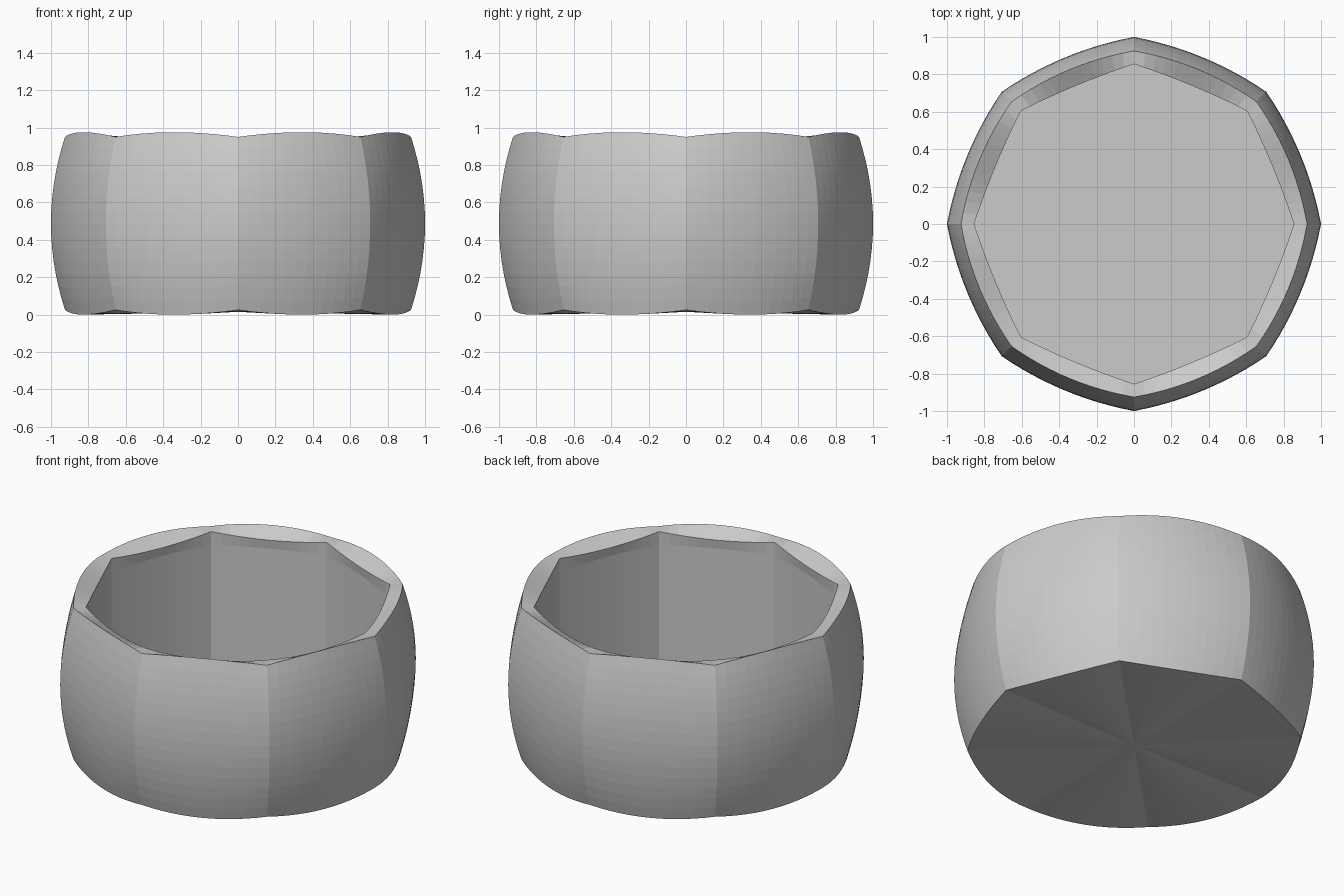
import bpy, bmesh, math

if "Cube" in bpy.data.objects:
    bpy.data.objects.remove(bpy.data.objects["Cube"])

SIDES, NU, NV = 8, 12, 14      # panels, steps across and up each panel
MID_Z = 0.4875

clay = bpy.data.materials.new("light grey")
clay.diffuse_color = (0.6, 0.6, 0.6, 1)
clay.use_nodes = True
clay.node_tree.nodes["Principled BSDF"].inputs["Base Color"].default_value = clay.diffuse_color


def ring(bm, corner_r, bulge, height):
    """Loop of eight softly bulged sides; height(e) gives z, e = 0 at corners, 1 at mid-side."""
    verts = []
    for s in range(SIDES):
        a0, a1 = (2 * math.pi * (s + k) / SIDES for k in (0, 1))
        am = (a0 + a1) / 2
        for i in range(NU):
            t = i / NU
            e = 1 - (2 * t - 1) ** 2
            x = corner_r * ((1 - t) * math.cos(a0) + t * math.cos(a1)) + bulge * e * math.cos(am)
            y = corner_r * ((1 - t) * math.sin(a0) + t * math.sin(a1)) + bulge * e * math.sin(am)
            verts.append(bm.verts.new((x, y, height(e))))
    return verts


def bridge(bm, a, b):
    n = len(a)
    for i in range(n):
        j = (i + 1) % n
        bm.faces.new((a[i], a[j], b[j], b[i]))


def cap(bm, loop, z):
    c = bm.verts.new((0, 0, z))
    for i in range(len(loop)):
        bm.faces.new((loop[i], loop[(i + 1) % len(loop)], c))


bm = bmesh.new()
# barrel-shaped outer panels
rings = []
for k in range(NV + 1):
    v = 2 * k / NV - 1
    rings.append(ring(bm, 1 - 0.075 * v * v, 0.04,
                      lambda e, v=v: MID_Z + v * (0.4625 + 0.025 * e)))
# sloping rim, upright inner wall, floor level
rings.append(ring(bm, 0.855, 0.012, lambda e: 0.95 - 0.025 * e))
rings.append(ring(bm, 0.855, 0.02, lambda e: 0.87))
rings.append(ring(bm, 0.855, 0.02, lambda e: 0.09))
for a, b in zip(rings, rings[1:]):
    bridge(bm, a, b)
cap(bm, rings[-1], 0.09)       # inside floor
cap(bm, rings[0], 0.015)       # underside
bmesh.ops.recalc_face_normals(bm, faces=bm.faces)

mesh = bpy.data.meshes.new("octagonal_bowl")
bm.to_mesh(mesh)
bm.free()
mesh.materials.append(clay)
bowl = bpy.data.objects.new("octagonal_bowl", mesh)
bpy.context.collection.objects.link(bowl)
